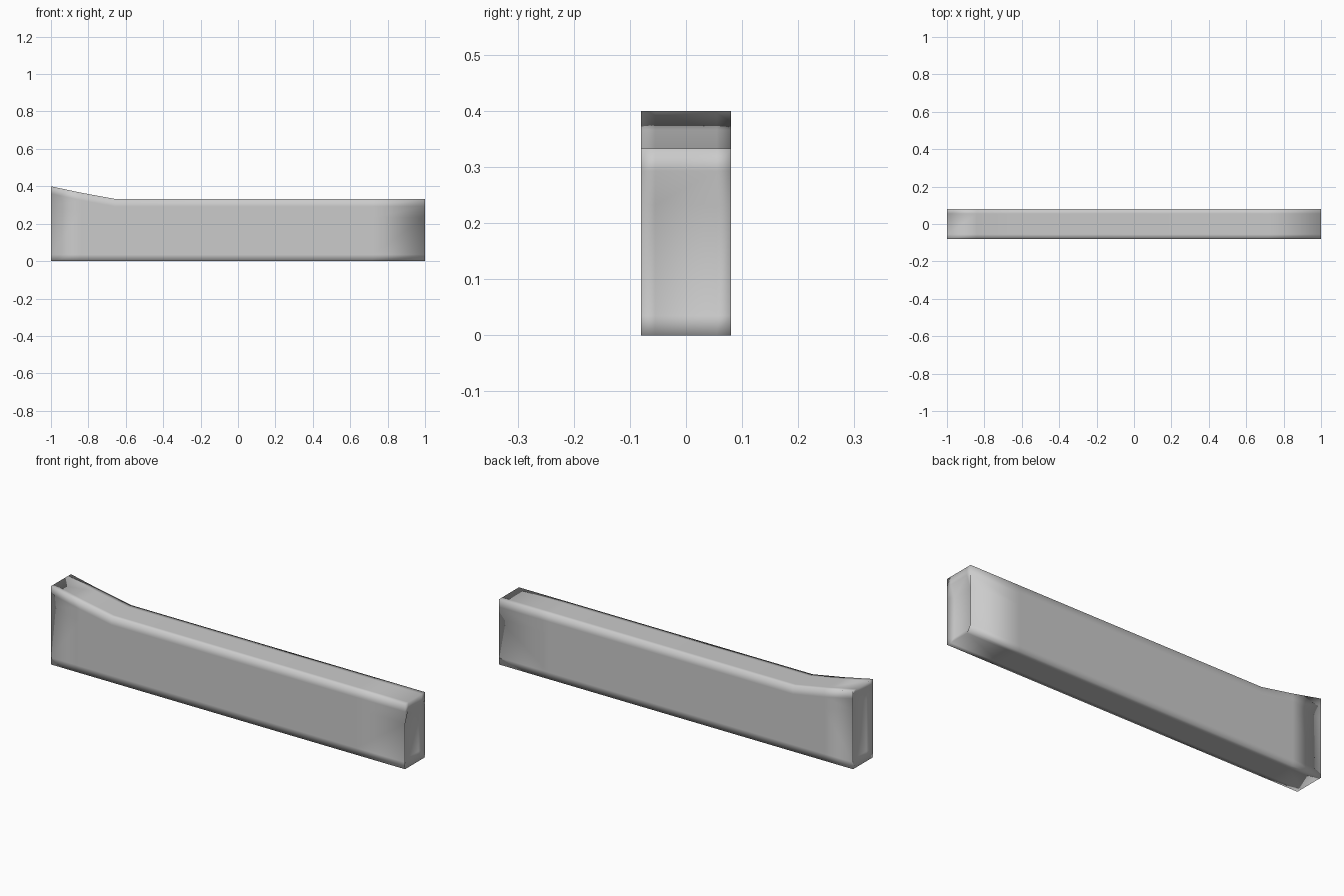
import bpy, bmesh

if "Cube" in bpy.data.objects:
    bpy.data.objects.remove(bpy.data.objects["Cube"])

# Stations along the beam: (x, top height)
STATIONS = [(-1.0, 0.40), (-0.84, 0.366), (-0.66, 0.333), (0.72, 0.333), (1.0, 0.333)]
WIDTHS = [-0.08, -0.055, 0.055, 0.08]
RECESS = 0.02


def levels(top):
    return [0.0, 0.035, top - 0.10, top - 0.04, top]


bm = bmesh.new()
last = len(STATIONS) - 1
grid = {}
for i, (x, top) in enumerate(STATIONS):
    for k, z in enumerate(levels(top)):
        for j, y in enumerate(WIDTHS):
            inner_y = j in (1, 2)
            surface = i in (0, last) or j in (0, 3) or k in (0, 4)
            if not surface:
                continue
            px = x
            # Dished end panels; the right end keeps a lip along its top
            if i == 0 and inner_y and k in (1, 2, 3):
                px += RECESS
            if i == last and inner_y and k in (1, 2):
                px -= RECESS
            grid[i, j, k] = bm.verts.new((px, y, z))


def quad(*keys):
    bm.faces.new([grid[key] for key in keys])


# Long sides
for i in range(last):
    for k in range(4):
        for j in (0, 3):
            quad((i, j, k), (i + 1, j, k), (i + 1, j, k + 1), (i, j, k + 1))
    # Top and underside
    for j in range(3):
        for k in (0, 4):
            quad((i, j, k), (i + 1, j, k), (i + 1, j + 1, k), (i, j + 1, k))
# Ends
for i in (0, last):
    for j in range(3):
        for k in range(4):
            quad((i, j, k), (i, j + 1, k), (i, j + 1, k + 1), (i, j, k + 1))

bmesh.ops.recalc_face_normals(bm, faces=bm.faces)
for f in bm.faces:
    f.smooth = True

mesh = bpy.data.meshes.new("beam")
bm.to_mesh(mesh)
bm.free()
beam = bpy.data.objects.new("beam", mesh)
bpy.context.collection.objects.link(beam)
